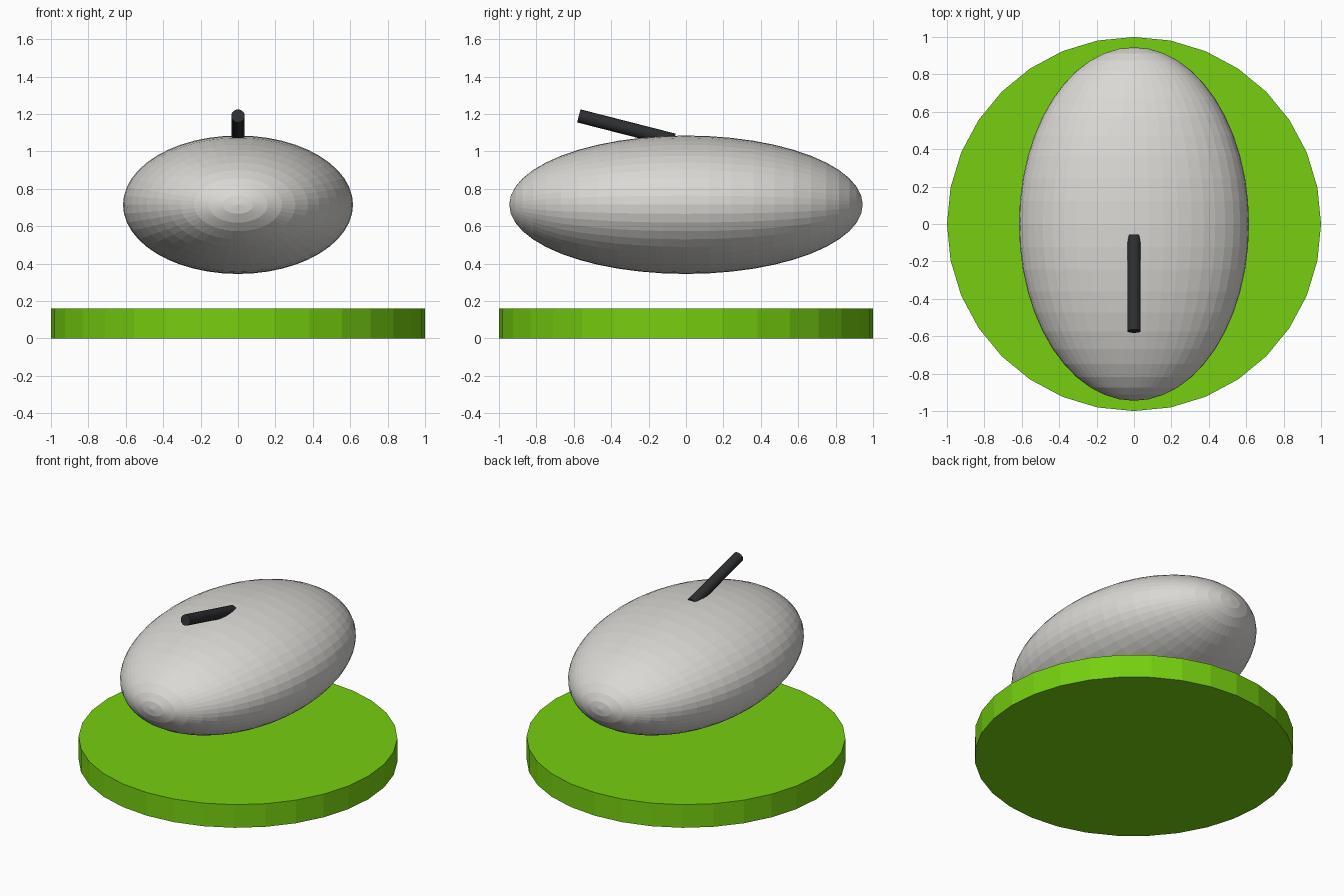
import bpy, math
from mathutils import Vector

if "Cube" in bpy.data.objects:
    bpy.data.objects.remove(bpy.data.objects["Cube"])


def material(name, color):
    m = bpy.data.materials.new(name)
    m.diffuse_color = (*color, 1)
    m.use_nodes = True
    m.node_tree.nodes["Principled BSDF"].inputs["Base Color"].default_value = m.diffuse_color
    return m


def finish(name, mat):
    ob = bpy.context.object
    ob.name = name
    ob.data.materials.append(mat)
    return ob


green = material("lime green", (0.18, 0.62, 0.005))
grey = material("pale grey", (0.70, 0.69, 0.66))
black = material("charcoal", (0.027, 0.028, 0.030))

# Round base disc
bpy.ops.mesh.primitive_cylinder_add(vertices=32, radius=1, depth=0.16, location=(0, 0, 0.08))
finish("base_disc", green)

# Floating ellipsoid body, poles along y
bpy.ops.mesh.primitive_uv_sphere_add(segments=48, ring_count=24, radius=1,
                                     location=(0, 0, 0.715), rotation=(math.pi / 2, 0, 0))
body = finish("body", grey)
body.scale = (0.615, 0.37, 0.945)

# Slanted rod resting in the top of the body
start, end = Vector((0, -0.573, 1.19)), Vector((0, -0.064, 1.06))
axis = end - start
bpy.ops.mesh.primitive_cylinder_add(vertices=16, radius=0.036, depth=axis.length,
                                    location=(start + end) / 2,
                                    rotation=axis.to_track_quat('Z', 'Y').to_euler())
finish("rod", black)
bpy.ops.object.shade_smooth_by_angle(angle=math.radians(30))
